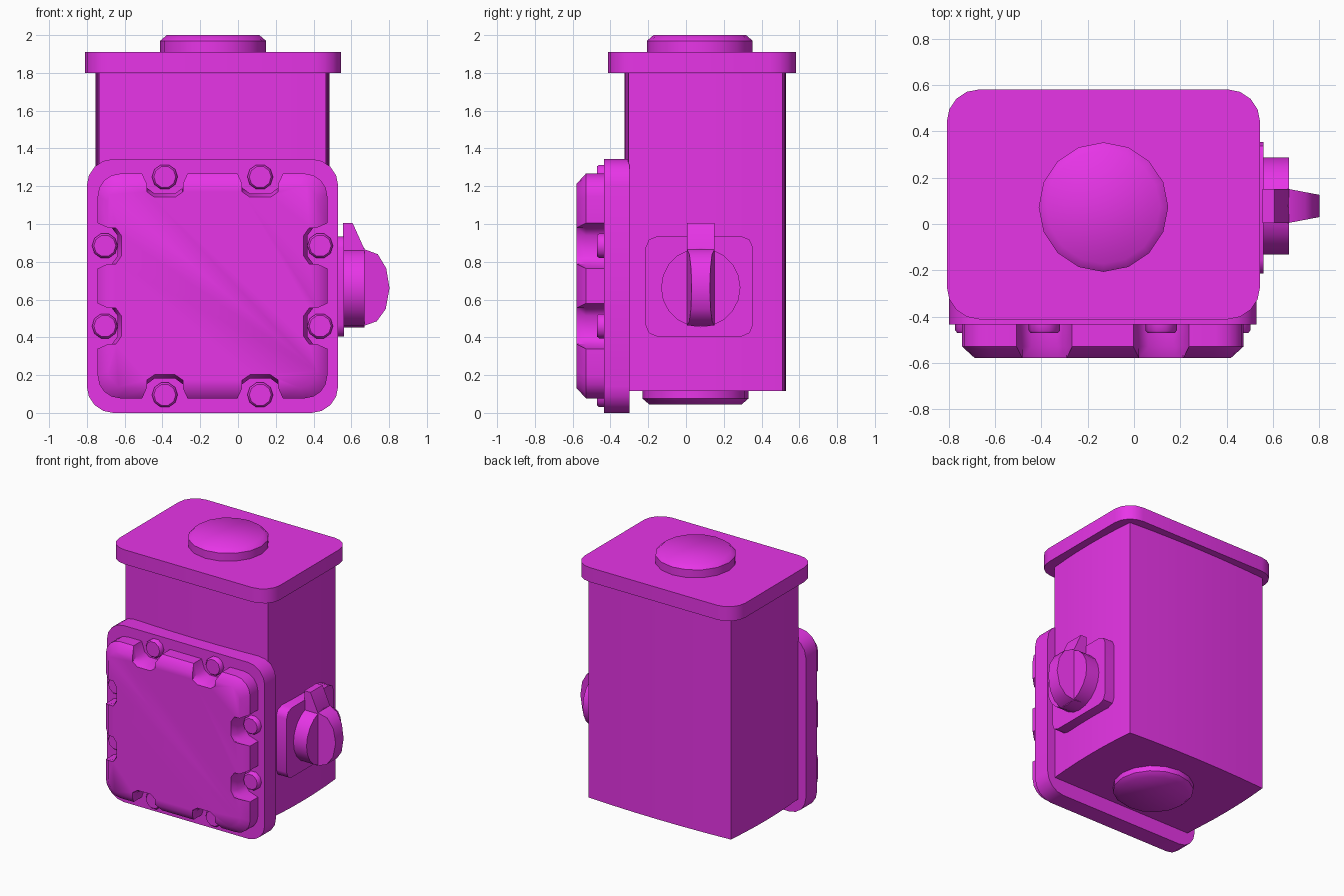
import bpy, bmesh
from math import sin, cos, pi, radians

if "Cube" in bpy.data.objects:
    bpy.data.objects.remove(bpy.data.objects["Cube"])

mat = bpy.data.materials.new("magenta_paint")
mat.diffuse_color = (0.8, 0.035, 0.8, 1)
mat.use_nodes = True
mat.node_tree.nodes["Principled BSDF"].inputs["Base Color"].default_value = mat.diffuse_color


def place(axis, u, v, d):
    return {"x": (d, u, v), "y": (u, d, v), "z": (u, v, d)}[axis]


def loft(name, axis, sections):
    """Solid through (outline, depth) sections stacked along an axis."""
    bm = bmesh.new()
    rings = [[bm.verts.new(place(axis, u, v, d)) for u, v in outline]
             for outline, d in sections]
    n = len(rings[0])
    for a, b in zip(rings, rings[1:]):
        for i in range(n):
            j = (i + 1) % n
            bm.faces.new((a[i], a[j], b[j], b[i]))
    bm.faces.new(rings[0])
    bm.faces.new(rings[-1])
    return finish(name, bm)


def finish(name, bm):
    bmesh.ops.recalc_face_normals(bm, faces=bm.faces)
    mesh = bpy.data.meshes.new(name)
    bm.to_mesh(mesh)
    bm.free()
    mesh.materials.append(mat)
    ob = bpy.data.objects.new(name, mesh)
    bpy.context.collection.objects.link(ob)
    bpy.ops.object.select_all(action="DESELECT")
    ob.select_set(True)
    bpy.context.view_layer.objects.active = ob
    bpy.ops.object.shade_smooth_by_angle(angle=radians(45))
    return ob


def circle(cu, cv, r, n):
    return [(cu + r * cos(2 * pi * i / n), cv + r * sin(2 * pi * i / n)) for i in range(n)]


def rounded(cu, cv, hu, hv, r, seg=4, notch=None):
    """Rounded rectangle; notch(k) gives (offset, depth) points for side k."""
    pts = []
    for k, (su, sv) in enumerate([(1, 1), (-1, 1), (-1, -1), (1, -1)]):
        for i in range(seg + 1):
            a = pi / 2 * (k + i / seg)
            pts.append((cu + su * (hu - r) + r * cos(a), cv + sv * (hv - r) + r * sin(a)))
        if notch:
            a = pi / 2 * (k + 1)
            half = hu if k % 2 else hv
            for off, depth in notch(k):
                h = half - depth
                pts.append((cu + h * cos(a) - off * sin(a), cv + h * sin(a) + off * cos(a)))
    return pts


def bowed(u0, u1, v0, v1, bow, seg=6):
    """Rectangle with sharp corners and slightly bulging sides."""
    c = [(u0, v0), (u1, v0), (u1, v1), (u0, v1)]
    out = [(0, -1), (1, 0), (0, 1), (-1, 0)]
    pts = []
    for k in range(4):
        (a, b), (p, q), (nu, nv) = c[k], c[(k + 1) % 4], out[k]
        for i in range(seg):
            t = i / seg
            s = bow * 4 * t * (1 - t)
            pts.append((a + (p - a) * t + nu * s, b + (q - b) * t + nv * s))
    return pts


# Main housing and lid
body = bowed(-0.735, 0.465, -0.305, 0.51, 0.02)
loft("housing", "z", [(body, 0.115), (body, 1.81)])
lid = rounded(-0.132, 0.085, 0.677, 0.497, 0.14)
loft("lid", "z", [(lid, 1.80), (lid, 1.91)])

# Round caps on the lid and under the housing
loft("top_cap", "z", [(circle(-0.132, 0.073, r, 16), z)
                      for r, z in [(0.28, 1.90), (0.28, 1.97), (0.245, 2.0)]])
loft("bottom_cap", "z", [(circle(-0.132, 0.05, r, 16), z)
                         for r, z in [(0.28, 0.13), (0.28, 0.075), (0.245, 0.045)]])

# Front flange
CX, CZ = -0.135, 0.672
flange = rounded(CX, CZ, 0.665, 0.672, 0.14)
loft("front_flange", "y", [(flange, -0.30), (flange, -0.435)])


# Front cover with notches around the bolts
def notches(inset):
    def points(k):
        p = 0.2125 if k % 2 else 0.2525
        deep = 0.105 + (0.02 if inset else 0) - inset
        half = [(0.12 - inset * 0.45, 0), (0.095, 0.075 - inset * 0.6), (0.055, deep)]
        return [(c + s * w, d) for c in (-p, p)
                for s, side in ((-1, half), (1, half[::-1])) for w, d in side]
    return points


cover = rounded(CX, CZ, 0.608, 0.595, 0.12, notch=notches(0))
face = rounded(CX, CZ, 0.553, 0.54, 0.09, notch=notches(0.055))
loft("front_cover", "y", [(cover, -0.42), (cover, -0.53), (face, -0.58)])

# Cover bolts
spots = [(sx * 0.2525, sz * 0.577) for sx in (-1, 1) for sz in (-1, 1)]
spots += [(sx * 0.57, sz * 0.2125) for sx in (-1, 1) for sz in (-1, 1)]
for i, (u, v) in enumerate(spots):
    loft(f"cover_bolt_{i + 1}", "y", [(circle(CX + u, CZ + v, r, 10), y)
                                      for r, y in [(0.068, -0.42), (0.068, -0.46), (0.058, -0.472)]])

# Side switch: mounting plate and round knob base
plate = rounded(0.07, 0.67, 0.284, 0.265, 0.06, 2)
loft("switch_plate", "x", [(plate, 0.45), (plate, 0.56)])
knob = circle(0.078, 0.663, 0.21, 20)
loft("knob_base", "x", [(knob, 0.55), (knob, 0.67)])


# Knob pointer and tapered grip
def blade(name, profile):
    """XZ profile given thickness in y, narrowing beyond x = 0.67."""
    bm = bmesh.new()
    sides = []
    for s in (-1, 1):
        sides.append([bm.verts.new((x, 0.078 + s * (0.073 - max(0, x - 0.67) * 0.19), z))
                      for x, z in profile])
        bm.faces.new(sides[-1])
    a, b = sides
    for i in range(len(a)):
        j = (i + 1) % len(a)
        bm.faces.new((a[i], a[j], b[j], b[i]))
    finish(name, bm)


blade("knob_pointer", [(0.555, 0.47), (0.67, 0.462), (0.67, 0.865), (0.607, 1.005), (0.555, 1.005)])
blade("knob_grip", [(0.67, 0.462), (0.735, 0.485), (0.782, 0.55), (0.802, 0.66),
                    (0.785, 0.765), (0.74, 0.84), (0.67, 0.866)])
